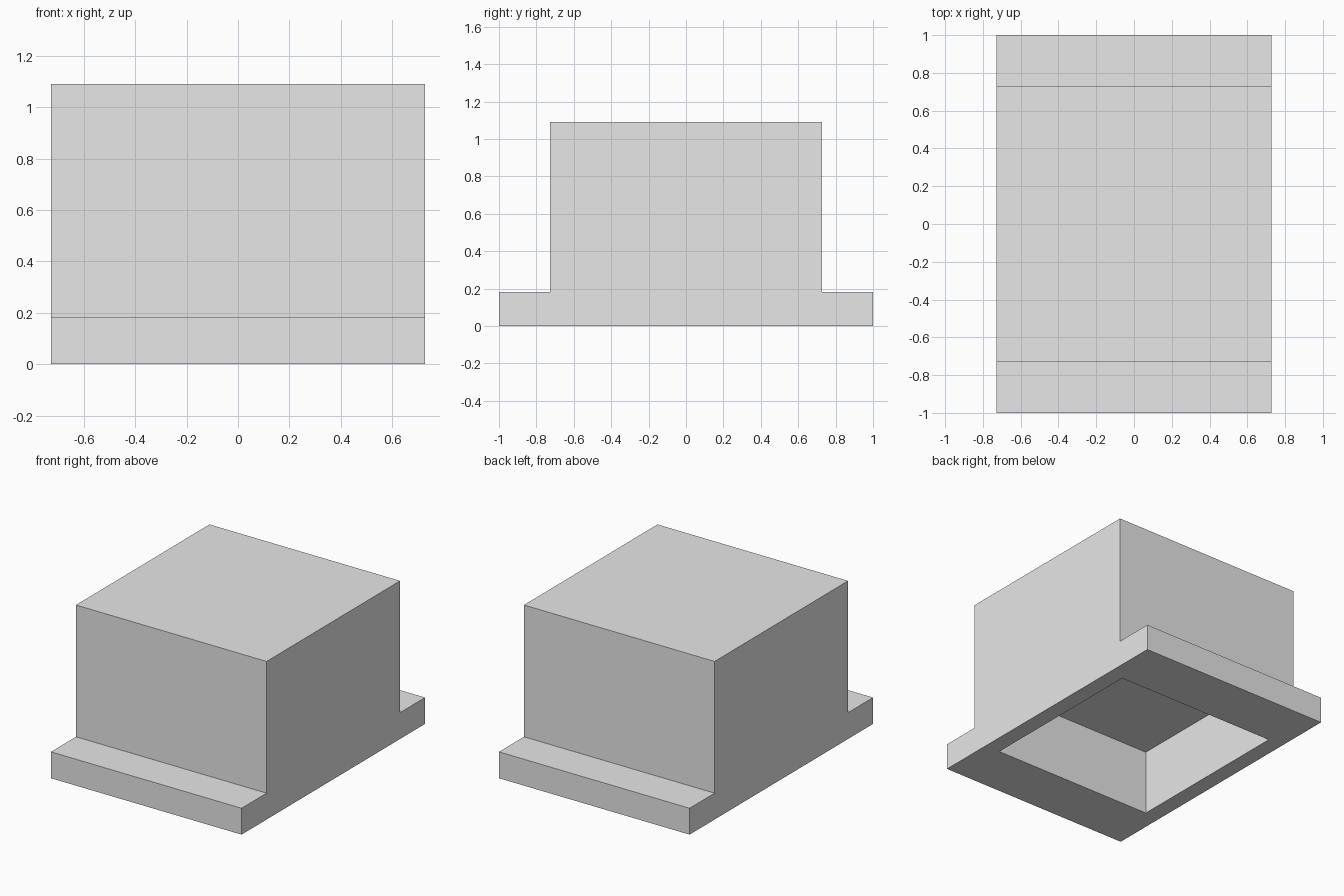
import bpy, bmesh

cube = bpy.data.objects.get("Cube")
if cube:
    bpy.data.objects.remove(cube, do_unlink=True)

WIDTH, LENGTH, HEIGHT = 1.455, 2.0, 1.091
FLANGE_HEIGHT, BLOCK_LENGTH = 0.182, 1.455
POCKET, POCKET_DEPTH = 1.227, 0.45

# Plain grey material
grey = bpy.data.materials.new("light_grey")
grey.use_nodes = True
color = (0.8, 0.8, 0.8, 1)
grey.diffuse_color = color
grey.node_tree.nodes["Principled BSDF"].inputs["Base Color"].default_value = color


def extruded(name, profile, width):
    """Extrude a y-z profile along x, centred on x = 0."""
    bm = bmesh.new()
    face = bm.faces.new([bm.verts.new((-width / 2, y, z)) for y, z in profile])
    result = bmesh.ops.extrude_face_region(bm, geom=[face])
    verts = [g for g in result["geom"] if isinstance(g, bmesh.types.BMVert)]
    bmesh.ops.translate(bm, verts=verts, vec=(width, 0, 0))
    bmesh.ops.recalc_face_normals(bm, faces=bm.faces)
    mesh = bpy.data.meshes.new(name)
    bm.to_mesh(mesh)
    bm.free()
    mesh.materials.append(grey)
    obj = bpy.data.objects.new(name, mesh)
    bpy.context.scene.collection.objects.link(obj)
    return obj


# Block with a flange at the front and back
half = [(LENGTH / 2, 0), (LENGTH / 2, FLANGE_HEIGHT),
        (BLOCK_LENGTH / 2, FLANGE_HEIGHT), (BLOCK_LENGTH / 2, HEIGHT)]
body = extruded("flanged_block", half + [(-y, z) for y, z in reversed(half)], WIDTH)

# Square pocket cut into the underside
p = POCKET / 2
cutter = extruded("pocket_cutter",
                  [(-p, -0.2), (p, -0.2), (p, POCKET_DEPTH), (-p, POCKET_DEPTH)], POCKET)
cutter.hide_render = True
cutter.hide_viewport = True
cutter.display_type = 'WIRE'
cut = body.modifiers.new("pocket", 'BOOLEAN')
cut.operation = 'DIFFERENCE'
cut.solver = 'EXACT'
cut.object = cutter
